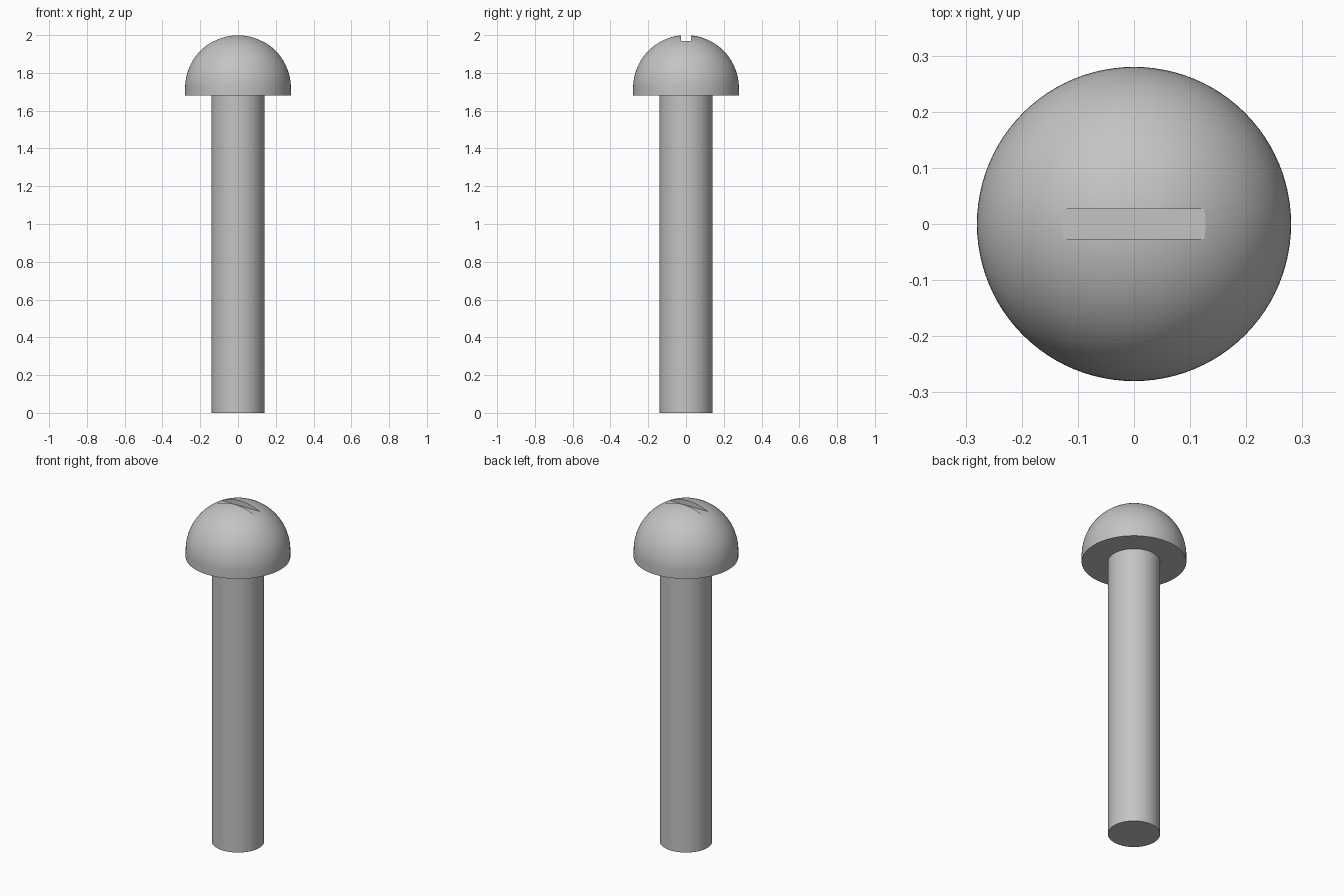
import bpy
import bmesh
from math import cos, sin, pi, radians
from mathutils import Matrix

SEGMENTS = 96
HEAD_RADIUS, SHAFT_RADIUS = 0.28, 0.14
TOP, HEAD_BASE, SLOT_FLOOR = 2.0, 1.68, 1.969

if "Cube" in bpy.data.objects:
    bpy.data.objects.remove(bpy.data.objects["Cube"], do_unlink=True)

steel = bpy.data.materials.new("grey steel")
steel.use_nodes = True
grey = (0.55, 0.55, 0.55, 1)
steel.diffuse_color = grey
steel.node_tree.nodes["Principled BSDF"].inputs["Base Color"].default_value = grey


def add_object(name, bm):
    """Turn a bmesh into a named steel object."""
    bmesh.ops.recalc_face_normals(bm, faces=bm.faces)
    mesh = bpy.data.meshes.new(name)
    bm.to_mesh(mesh)
    bm.free()
    mesh.materials.append(steel)
    obj = bpy.data.objects.new(name, mesh)
    bpy.context.collection.objects.link(obj)
    return obj


def lathe(name, profile):
    """Revolve (radius, height) points around the z axis."""
    bm = bmesh.new()
    verts = [bm.verts.new((r, 0, z)) for r, z in profile]
    edges = [bm.edges.new(pair) for pair in zip(verts, verts[1:])]
    bmesh.ops.spin(bm, geom=verts + edges, cent=(0, 0, 0), axis=(0, 0, 1),
                   angle=2 * pi, steps=SEGMENTS)
    bmesh.ops.remove_doubles(bm, verts=bm.verts, dist=0.00001)
    return add_object(name, bm)


# Plain round shaft, running slightly into the head
shaft = lathe("shaft", [(0, 0), (SHAFT_RADIUS, 0),
                        (SHAFT_RADIUS, HEAD_BASE + 0.02), (0, HEAD_BASE + 0.02)])

# Domed head with a short straight rim
dome_steps = 24
angles = [pi / 2 * i / dome_steps for i in range(dome_steps)]
centre = TOP - HEAD_RADIUS
dome = [(HEAD_RADIUS * cos(a), centre + HEAD_RADIUS * sin(a)) for a in angles]
head = lathe("head", [(0, HEAD_BASE), (HEAD_RADIUS, HEAD_BASE)] + dome + [(0, TOP)])

# Driver slot cut across the crown
bm = bmesh.new()
bmesh.ops.create_cube(bm, size=1, matrix=Matrix.Translation((0, 0, SLOT_FLOOR + 0.1))
                      @ Matrix.Diagonal((0.8, 0.053, 0.2, 1)))
cutter = add_object("slot_cutter", bm)
cutter.hide_render = True
cut = head.modifiers.new("slot", "BOOLEAN")
cut.operation = "DIFFERENCE"
cut.solver = "EXACT"
cut.object = cutter
bpy.context.view_layer.objects.active = head
bpy.ops.object.modifier_apply(modifier=cut.name)
bpy.data.objects.remove(cutter, do_unlink=True)

# Smooth round surfaces, crisp rims and slot
bpy.ops.object.select_all(action="DESELECT")
for obj in (shaft, head):
    obj.select_set(True)
bpy.ops.object.shade_smooth_by_angle(angle=radians(20))
